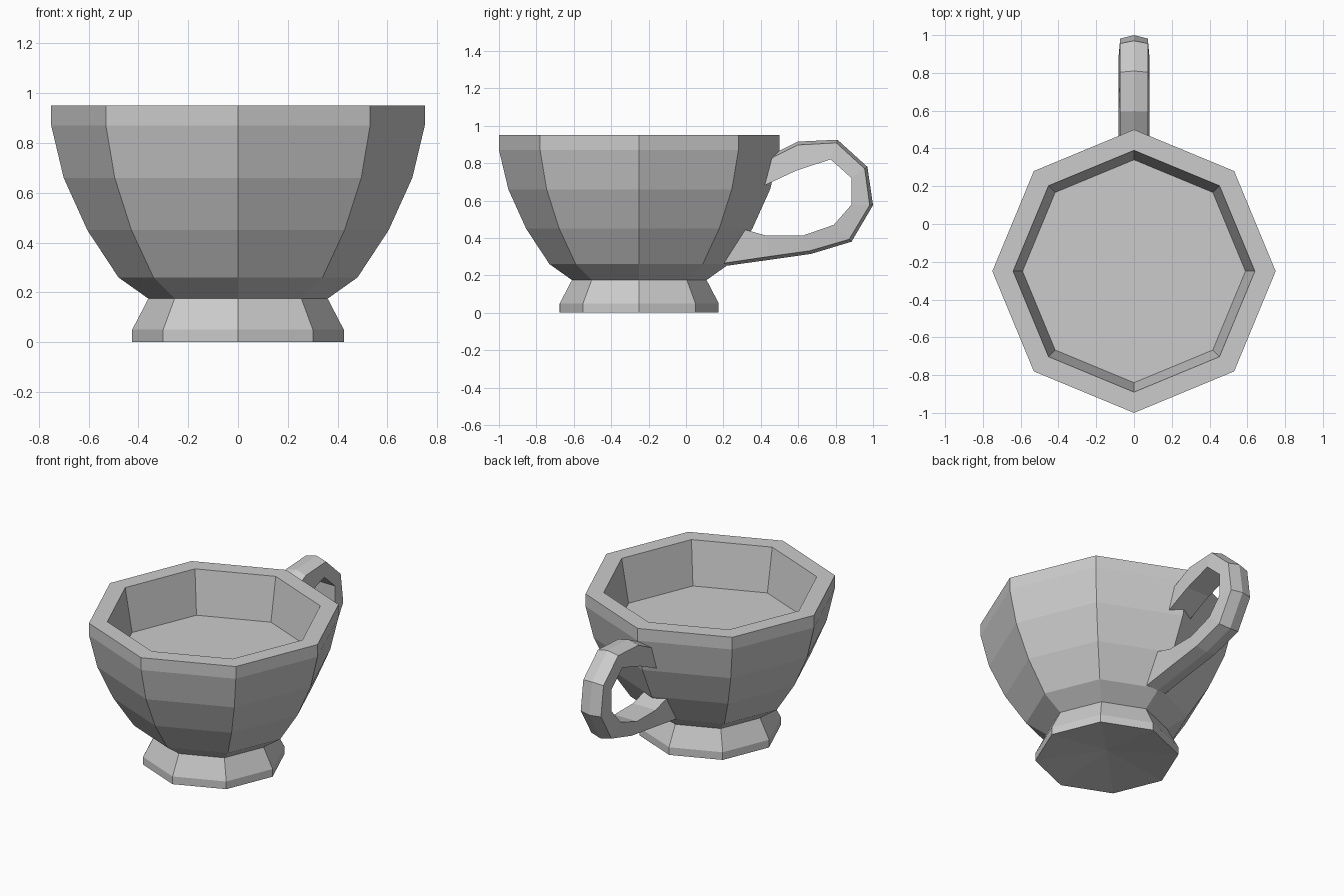
import bpy, bmesh, math
from mathutils import Vector

cube = bpy.data.objects.get("Cube")
if cube:
    bpy.data.objects.remove(cube, do_unlink=True)

# Single plain grey
grey = bpy.data.materials.new("plain_grey")
grey.use_nodes = True
colour = (0.6, 0.6, 0.6, 1)
grey.diffuse_color = colour
grey.node_tree.nodes["Principled BSDF"].inputs["Base Color"].default_value = colour

CUP_Y = -0.25
SIDES = 8


def bridge(bm, a, b):
    """Join two closed rings with quads."""
    n = len(a)
    for i in range(n):
        j = (i + 1) % n
        bm.faces.new((a[i], a[j], b[j], b[i]))


def finish(bm, name):
    bmesh.ops.recalc_face_normals(bm, faces=bm.faces)
    mesh = bpy.data.meshes.new(name)
    bm.to_mesh(mesh)
    bm.free()
    mesh.materials.append(grey)
    obj = bpy.data.objects.new(name, mesh)
    bpy.context.collection.objects.link(obj)
    return obj


# Octagonal cup: foot, bowl, rim and inside as one turned profile (radius, height)
profile = [(0.425, 0), (0.425, 0.05), (0.36, 0.175), (0.48, 0.26), (0.605, 0.45),
           (0.70, 0.66), (0.75, 0.87), (0.75, 0.95), (0.64, 0.95), (0.59, 0.67)]
bm = bmesh.new()
rings = []
for r, z in profile:
    angles = [math.tau * i / SIDES for i in range(SIDES)]
    rings.append([bm.verts.new((r * math.cos(a), CUP_Y + r * math.sin(a), z)) for a in angles])
for a, b in zip(rings, rings[1:]):
    bridge(bm, a, b)
bm.faces.new(rings[-1])
# Slightly hollow underside
hub = bm.verts.new((0, CUP_Y, 0.05))
for i in range(SIDES):
    bm.faces.new((rings[0][i], hub, rings[0][(i + 1) % SIDES]))
finish(bm, "cup")

# Handle: pairs of outer and inner (y, z) points, ends sunk into the cup wall
stations = [((0.15, 0.242), (0.25, 0.463)), ((0.447, 0.283), (0.43, 0.412)),
            ((0.67, 0.315), (0.623, 0.412)), ((0.885, 0.38), (0.79, 0.47)),
            ((1.0, 0.575), (0.885, 0.578)), ((0.97, 0.78), (0.885, 0.72)),
            ((0.81, 0.925), (0.773, 0.82)), ((0.597, 0.915), (0.59, 0.76)),
            ((0.40, 0.815), (0.39, 0.667))]
bm = bmesh.new()
rings = []
for outer, inner in stations:
    o, i = Vector((0, *outer)), Vector((0, *inner))
    shoulder = o + (i - o).normalized() * 0.018
    wide, narrow = Vector((0.082, 0, 0)), Vector((0.073, 0, 0))
    section = (o, shoulder + narrow, i + wide, i - wide, shoulder - narrow)
    rings.append([bm.verts.new(p) for p in section])
for a, b in zip(rings, rings[1:]):
    bridge(bm, a, b)
bm.faces.new(rings[0])
bm.faces.new(rings[-1])
finish(bm, "handle")
